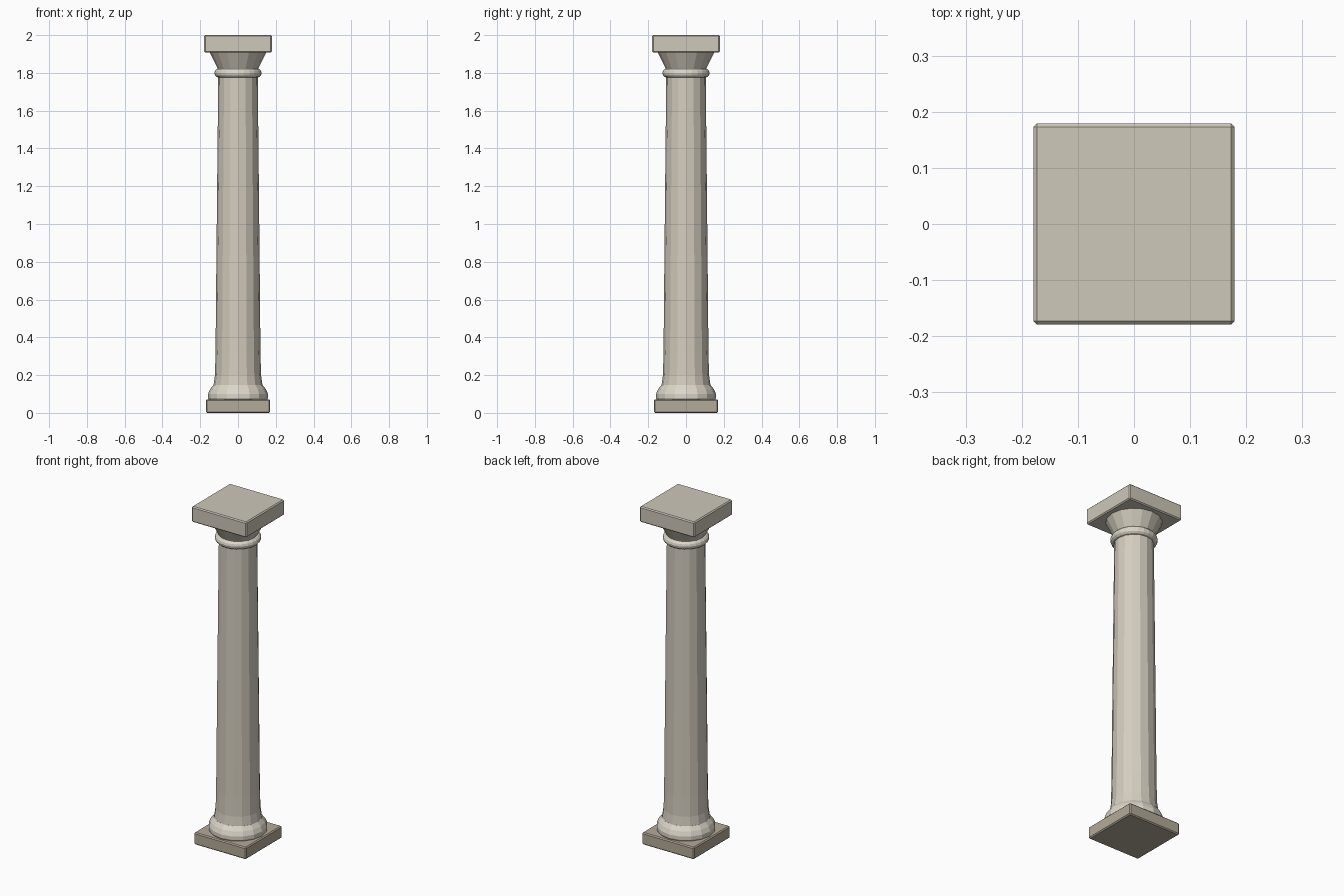
import bpy, bmesh, math

if "Cube" in bpy.data.objects:
    bpy.data.objects.remove(bpy.data.objects["Cube"])


def material(name, rgb):
    m = bpy.data.materials.new(name)
    m.diffuse_color = (*rgb, 1)
    m.use_nodes = True
    m.node_tree.nodes["Principled BSDF"].inputs["Base Color"].default_value = m.diffuse_color
    return m


stone = material("pale stone", (0.62, 0.58, 0.49))
shaft_stone = material("warm stone", (0.66, 0.61, 0.52))
trim = material("light trim stone", (0.72, 0.68, 0.59))
dark = material("dark stone", (0.45, 0.40, 0.32))


def finish(name, bm, mat):
    bmesh.ops.recalc_face_normals(bm, faces=bm.faces[:])
    me = bpy.data.meshes.new(name)
    bm.to_mesh(me)
    bm.free()
    me.materials.append(mat)
    ob = bpy.data.objects.new(name, me)
    bpy.context.collection.objects.link(ob)
    return ob


def slab(name, half, z0, z1, mat, chamfer=0.006):
    bm = bmesh.new()
    bmesh.ops.create_cube(bm, size=1)
    for v in bm.verts:
        v.co.x *= 2 * half
        v.co.y *= 2 * half
        v.co.z = z0 if v.co.z < 0 else z1
    bmesh.ops.bevel(bm, geom=bm.edges[:], offset=chamfer, segments=1,
                    profile=0.5, affect='EDGES')
    return finish(name, bm, mat)


def turned(name, profile, mat, sides=16):
    """Capped solid of revolution from (radius, height) points."""
    bm = bmesh.new()
    rings = [[bm.verts.new((r * math.cos(math.tau * i / sides),
                            r * math.sin(math.tau * i / sides), z))
              for i in range(sides)] for r, z in profile]
    for a, b in zip(rings, rings[1:]):
        for i in range(sides):
            j = (i + 1) % sides
            bm.faces.new((a[i], a[j], b[j], b[i]))
    bm.faces.new(rings[0])
    bm.faces.new(rings[-1])
    return finish(name, bm, mat)


# square blocks at the foot and head
slab("plinth", 0.17, 0.0, 0.071, dark)
slab("abacus", 0.179, 1.908, 2.0, stone)

# rounded base moulding
turned("base_moulding", [(0.152, 0.065), (0.159, 0.08), (0.159, 0.10),
                         (0.148, 0.125), (0.130, 0.148)], trim)

# tapered shaft with a flared foot
turned("shaft", [(0.130, 0.145), (0.122, 0.20), (0.119, 0.32), (0.115, 0.75),
                 (0.110, 1.25), (0.104, 1.83)], shaft_stone)

# ring under the capital
ring = [(0.101 + 0.024 * math.cos(a), 1.799 + 0.024 * math.sin(a))
        for a in (math.radians(-90 + 30 * k) for k in range(7))]
turned("neck_ring", ring, trim, sides=24)

# flared capital
turned("capital", [(0.106, 1.815), (0.108, 1.825), (0.150, 1.909)], stone)
